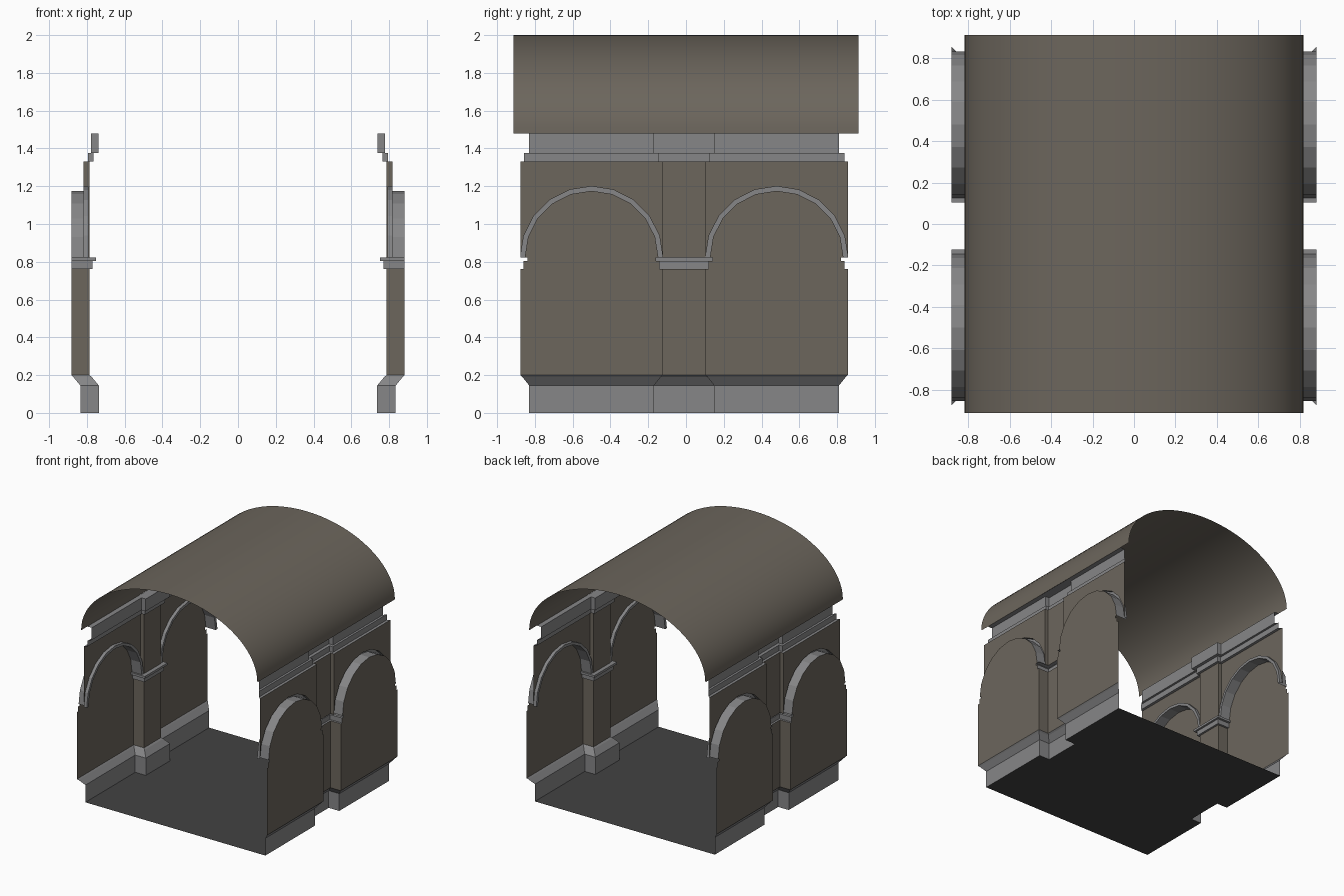
import bpy, bmesh, math

if "Cube" in bpy.data.objects:
    bpy.data.objects.remove(bpy.data.objects["Cube"])

C = -0.01        # y of the middle pilaster
BAY = 0.49       # distance from middle pilaster to each bay centre
X_REC, X_SPAN, X_PIL = 0.882, 0.818, 0.787   # recess, spandrel, pilaster faces
Z_PL, Z_IMP, Z_SPR, Z_COR, Z_VAULT = 0.2, 0.762, 0.822, 1.33, 1.48
H = 0.113        # half width of the pilaster shaft
R_OUT, R_IN, SEG = BAY - H, 0.354, 10


def material(name, rgb):
    m = bpy.data.materials.new(name)
    m.diffuse_color = (*rgb, 1)
    m.use_nodes = True
    m.node_tree.nodes["Principled BSDF"].inputs["Base Color"].default_value = m.diffuse_color
    return m


STONE = material("brown_stone", (0.150, 0.132, 0.108))
TRIM = material("grey_trim", (0.24, 0.24, 0.245))
FLOOR = material("dark_floor", (0.055, 0.055, 0.055))


def finish(bm, name, mat, mirror=True):
    bmesh.ops.remove_doubles(bm, verts=bm.verts, dist=0.0002)
    me = bpy.data.meshes.new(name)
    bm.to_mesh(me)
    bm.free()
    me.materials.append(mat)
    ob = bpy.data.objects.new(name, me)
    bpy.context.collection.objects.link(ob)
    if mirror:
        ob.modifiers.new("Mirror", 'MIRROR')
    return ob


def face(bm, pts):
    bm.faces.new([bm.verts.new(p) for p in pts])


def loft(bm, rows):
    """Sheet through rows of points, facing the inside of the hall."""
    for lo, hi in zip(rows, rows[1:]):
        for i in range(len(lo) - 1):
            face(bm, (lo[i], hi[i], hi[i + 1], lo[i + 1]))


def plan(xb, xp, h, z, bays=True):
    """Plan line of one wall: bay, pilaster, bay."""
    p = [(xb, -h), (xp, -h), (xp, h), (xb, h)]
    if bays:
        e = 2 * BAY - h
        p = [(xb, -e)] + p + [(xb, e)]
    return [(x, y + C, z) for x, y in p]


def arc(x, r, yc):
    return [(x, yc - r * math.cos(math.pi * i / SEG),
             Z_SPR + r * math.sin(math.pi * i / SEG)) for i in range(SEG + 1)]


bays = (C - BAY, C + BAY)

# Plinth with sloped top
bm = bmesh.new()
loft(bm, [plan(0.835, 0.737, 0.16, 0), plan(0.835, 0.737, 0.16, 0.145),
          plan(0.872, 0.774, 0.124, 0.19), plan(X_REC, X_PIL, H, Z_PL)])
finish(bm, "plinth", TRIM)

# Lower walls with the pilaster shaft
bm = bmesh.new()
loft(bm, [plan(X_REC, X_PIL, H, Z_PL), plan(X_REC, X_PIL, H, Z_IMP)])
finish(bm, "lower_wall", STONE)

# Recessed panels beside the imposts and inside the arches
bm = bmesh.new()
for yc in bays:
    for w, z0, z1 in ((BAY - 0.13, Z_IMP, 0.803), (BAY - 0.15, 0.803, Z_SPR)):
        loft(bm, [[(X_REC, yc - w, z0), (X_REC, yc + w, z0)],
                  [(X_REC, yc - w, z1), (X_REC, yc + w, z1)]])
    face(bm, arc(X_REC, R_IN, yc))
finish(bm, "arch_panel", STONE)

# Impost moulding wrapped round the pilaster
bm = bmesh.new()
loft(bm, [plan(X_REC, xp, h, z, False) for xp, h, z in (
    (X_PIL, H, Z_IMP), (0.77, 0.13, Z_IMP), (0.77, 0.13, 0.803),
    (0.753, 0.15, 0.803), (0.753, 0.15, Z_SPR), (X_PIL, H, Z_SPR))])
finish(bm, "impost", TRIM)

# Arch soffits with a raised ring
bm = bmesh.new()
for yc in bays:
    loft(bm, [arc(X_REC, R_IN, yc), arc(X_PIL + 0.004, R_IN, yc),
              arc(X_PIL + 0.004, R_OUT, yc), arc(X_SPAN, R_OUT, yc)])
finish(bm, "arch_ring", TRIM)

# Spandrels and upper pilaster
bm = bmesh.new()
for yc in bays:
    a = arc(X_SPAN, R_OUT, yc)
    loft(bm, [a, [(x, y, Z_COR) for x, y, z in a]])
loft(bm, [plan(X_SPAN, X_PIL, H, z, False) for z in (Z_SPR, Z_COR)])
finish(bm, "upper_wall", STONE)

# Stepped cornice, with a shelf back to the vault edge
bm = bmesh.new()
loft(bm, [plan(*p) for p in (
    (X_SPAN, X_PIL, H, Z_COR), (0.795, 0.765, 0.132, Z_COR),
    (0.795, 0.765, 0.132, 1.377), (0.777, 0.738, 0.16, 1.377),
    (0.777, 0.738, 0.16, Z_VAULT), (0.818, 0.817, 0.16, Z_VAULT))])
finish(bm, "cornice", TRIM)

# Barrel vault
bm = bmesh.new()
n = 40
loft(bm, [[(0.818 * math.cos(math.pi * i / n), y,
            Z_VAULT + 0.52 * math.sin(math.pi * i / n)) for y in (-0.912, 0.912)]
          for i in range(n + 1)])
vault = finish(bm, "vault", STONE, mirror=False)
for p in vault.data.polygons:
    p.use_smooth = True

# Floor, notched round the pilasters
bm = bmesh.new()
side = plan(0.835, 0.737, 0.16, 0)
face(bm, side + [(-x, y, z) for x, y, z in reversed(side)])
finish(bm, "floor", FLOOR, mirror=False)
